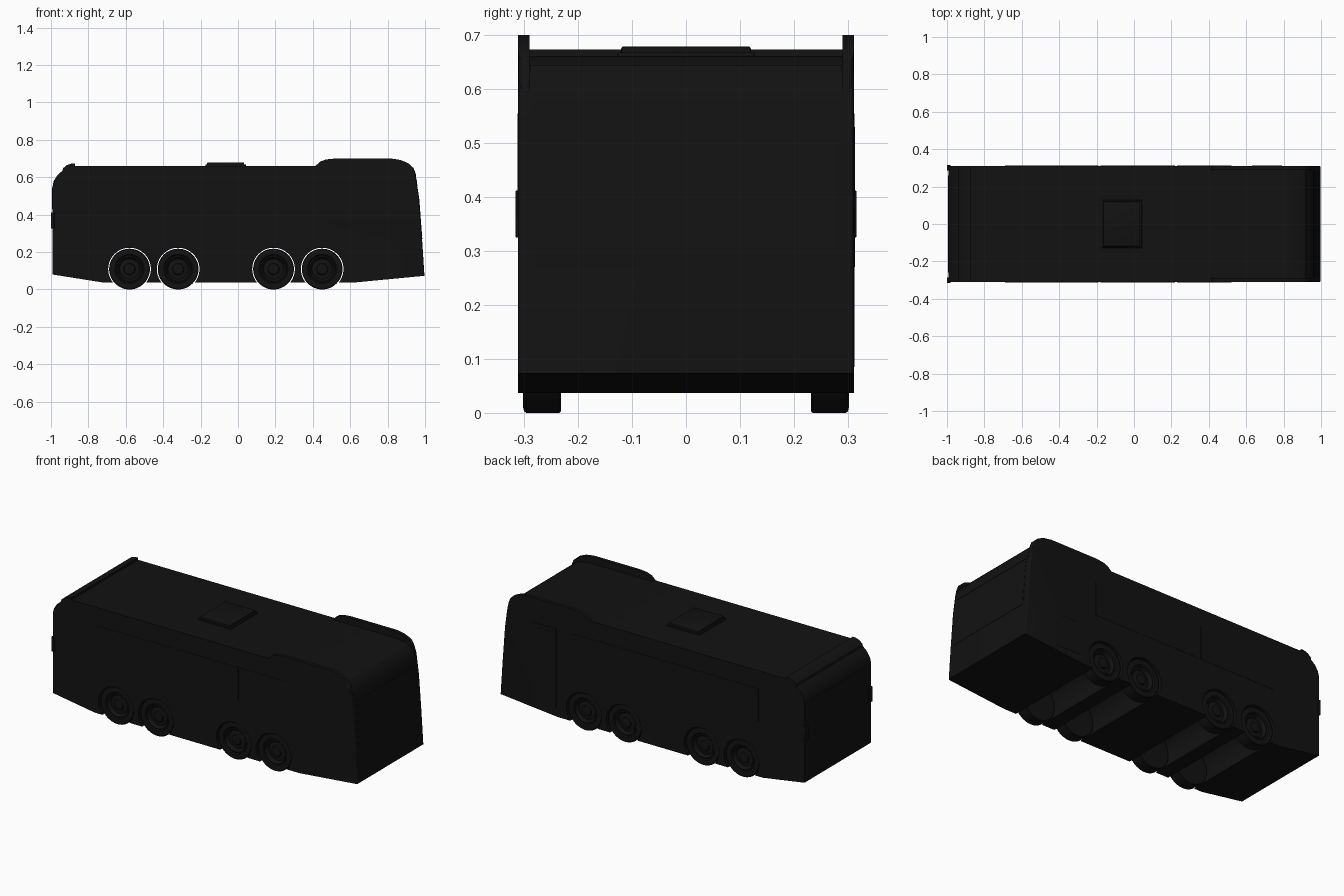
import bpy, bmesh, math

if "Cube" in bpy.data.objects:
    bpy.data.objects.remove(bpy.data.objects["Cube"])

black = bpy.data.materials.new("black_paint")
black.diffuse_color = (0.006, 0.006, 0.006, 1)
black.use_nodes = True
black.node_tree.nodes["Principled BSDF"].inputs["Base Color"].default_value = black.diffuse_color


def finish(name, bm, smooth=True):
    bmesh.ops.recalc_face_normals(bm, faces=bm.faces)
    me = bpy.data.meshes.new(name)
    bm.to_mesh(me)
    bm.free()
    ob = bpy.data.objects.new(name, me)
    bpy.context.collection.objects.link(ob)
    me.materials.append(black)
    if smooth:
        smooth_shade(ob)
    return ob


def smooth_shade(ob):
    bpy.ops.object.select_all(action='DESELECT')
    ob.select_set(True)
    bpy.context.view_layer.objects.active = ob
    bpy.ops.object.shade_smooth_by_angle(angle=math.radians(30))


def profile(name, pts, y0, y1, round_x=None, round_y=(), bevel=0.02):
    """Extrude an x-z profile along y; round the side edges ahead of round_x."""
    bm = bmesh.new()
    a = [bm.verts.new((x, y0, z)) for x, z in pts]
    b = [bm.verts.new((x, y1, z)) for x, z in pts]
    bm.faces.new(a)
    bm.faces.new(b)
    n = len(pts)
    for i in range(n):
        j = (i + 1) % n
        bm.faces.new((a[i], a[j], b[j], b[i]))
    bmesh.ops.recalc_face_normals(bm, faces=bm.faces)
    if round_x is not None:
        edges = [e for e in bm.edges
                 if all(v.co.x > round_x for v in e.verts)
                 and any(all(abs(v.co.y - y) < 1e-5 for v in e.verts) for y in round_y)
                 and abs(e.verts[0].co.z - e.verts[1].co.z) > 0.015]
        bmesh.ops.bevel(bm, geom=edges, offset=bevel, segments=4, profile=0.5,
                        affect='EDGES', clamp_overlap=True)
    return finish(name, bm)


def box(name, x0, x1, y0, y1, z0, z1, bevel=0):
    bm = bmesh.new()
    bmesh.ops.create_cube(bm, size=1)
    for v in bm.verts:
        v.co.x = x1 if v.co.x > 0 else x0
        v.co.y = y1 if v.co.y > 0 else y0
        v.co.z = z1 if v.co.z > 0 else z0
    if bevel:
        bmesh.ops.bevel(bm, geom=bm.edges[:], offset=bevel, segments=2,
                        profile=0.5, affect='EDGES')
    return finish(name, bm)


def lathe(name, pts, cx, cz, side, seg=48):
    """Revolve (radius, y) points about a y axis."""
    bm = bmesh.new()
    rings = []
    for r, y in pts:
        rings.append([bm.verts.new((cx + r * math.cos(2 * math.pi * k / seg), side * y,
                                    cz + r * math.sin(2 * math.pi * k / seg)))
                      for k in range(seg)])
    for p, q in zip(rings, rings[1:]):
        for k in range(seg):
            m = (k + 1) % seg
            bm.faces.new((p[k], p[m], q[m], q[k]))
    bm.faces.new(rings[0])
    bm.faces.new(rings[-1])
    return finish(name, bm)


W = 0.311
AXLES = (-0.58, -0.32, 0.19, 0.45)
WHEEL_Z = 0.109

# main shell
nose = [(0.997, 0.073), (0.984, 0.27), (0.968, 0.48), (0.953, 0.59)]
shell = [(-0.992, 0.08), (-0.72, 0.037), (0.62, 0.037)] + nose + [
    (0.942, 0.618), (0.918, 0.642), (0.88, 0.656), (0.83, 0.661),
    (-0.88, 0.661), (-0.93, 0.642), (-0.965, 0.612), (-0.985, 0.58), (-0.992, 0.55)]
body = profile("bus_body", shell, -W, W, 0.945, (-W, W), 0.022)

# wheel tunnels through the full width
for x in AXLES:
    cutter = lathe("tunnel_cutter", [(0.114, -0.4), (0.114, 0.4)], x, WHEEL_Z, 1, 64)
    cutter.hide_render = True
    mod = body.modifiers.new("tunnel", 'BOOLEAN')
    mod.operation = 'DIFFERENCE'
    mod.solver = 'EXACT'
    mod.object = cutter
    bpy.context.view_layer.objects.active = body
    bpy.ops.object.modifier_apply(modifier=mod.name)
    bpy.data.objects.remove(cutter)
smooth_shade(body)

# raised roof fairings along both sides at the front
fairing = [(0.40, 0.645), (0.42, 0.666), (0.44, 0.684), (0.47, 0.695), (0.52, 0.70),
           (0.82, 0.70), (0.87, 0.692), (0.91, 0.675), (0.938, 0.65),
           (0.95, 0.62), (0.953, 0.59), (0.93, 0.59), (0.90, 0.63), (0.83, 0.645)]
for s, side in ((-1, "left"), (1, "right")):
    y0, y1 = sorted((s * 0.29, s * W))
    profile("roof_fairing_" + side, fairing, y0, y1, 0.93, (s * W,), 0.014)

# rear roof lip
lip = [(-0.94, 0.63), (-0.935, 0.648), (-0.915, 0.665), (-0.89, 0.673),
       (-0.872, 0.673), (-0.87, 0.655)]
profile("rear_roof_lip", lip, -W, W)

# roof hatch
box("roof_hatch_base", -0.175, 0.042, -0.127, 0.127, 0.65, 0.668, 0.002)
box("roof_hatch_lid", -0.165, 0.032, -0.12, 0.12, 0.66, 0.679, 0.004)

# wheels with stepped rims
tyre = [(0.02, 0.292), (0.028, 0.290), (0.031, 0.282), (0.054, 0.278), (0.060, 0.290),
        (0.066, 0.296), (0.072, 0.294), (0.078, 0.300), (0.098, 0.302),
        (0.106, 0.300), (0.109, 0.296), (0.109, 0.235), (0.106, 0.232), (0.06, 0.232)]
for i, x in enumerate(AXLES):
    for s, side in ((-1, "left"), (1, "right")):
        lathe(f"wheel_{side}_{i + 1}", tyre, x, WHEEL_Z, s)

# side windows, tail lamps
for s, side in ((-1, "left"), (1, "right")):
    y0, y1 = sorted((s * 0.300, s * 0.3125))
    for i, (x0, x1) in enumerate(((-0.69, -0.19), (-0.18, 0.22), (0.23, 0.52))):
        box(f"side_window_{side}_{i + 1}", x0, x1, y0, y1, 0.36, 0.555)
    y0, y1 = sorted((s * 0.285, s * 0.316))
    box("tail_lamp_" + side, -1.0, -0.982, y0, y1, 0.325, 0.412, 0.002)

# passenger door
box("door", 0.63, 0.79, 0.300, 0.3125, 0.085, 0.555)
box("door_window", 0.65, 0.77, 0.305, 0.3135, 0.27, 0.53)

# windscreen and header panel following the nose slope
glass = [(0.9855, 0.27), (0.9695, 0.48), (0.9615, 0.538), (0.94, 0.538), (0.96, 0.27)]
profile("windscreen", glass, -0.277, 0.277)
header = [(0.9598, 0.552), (0.9545, 0.59), (0.9435, 0.619), (0.919, 0.644),
          (0.90, 0.63), (0.93, 0.552)]
profile("front_header", header, -0.288, 0.288)

# rear window
box("rear_window", -0.9935, -0.98, -0.26, 0.26, 0.43, 0.545)
